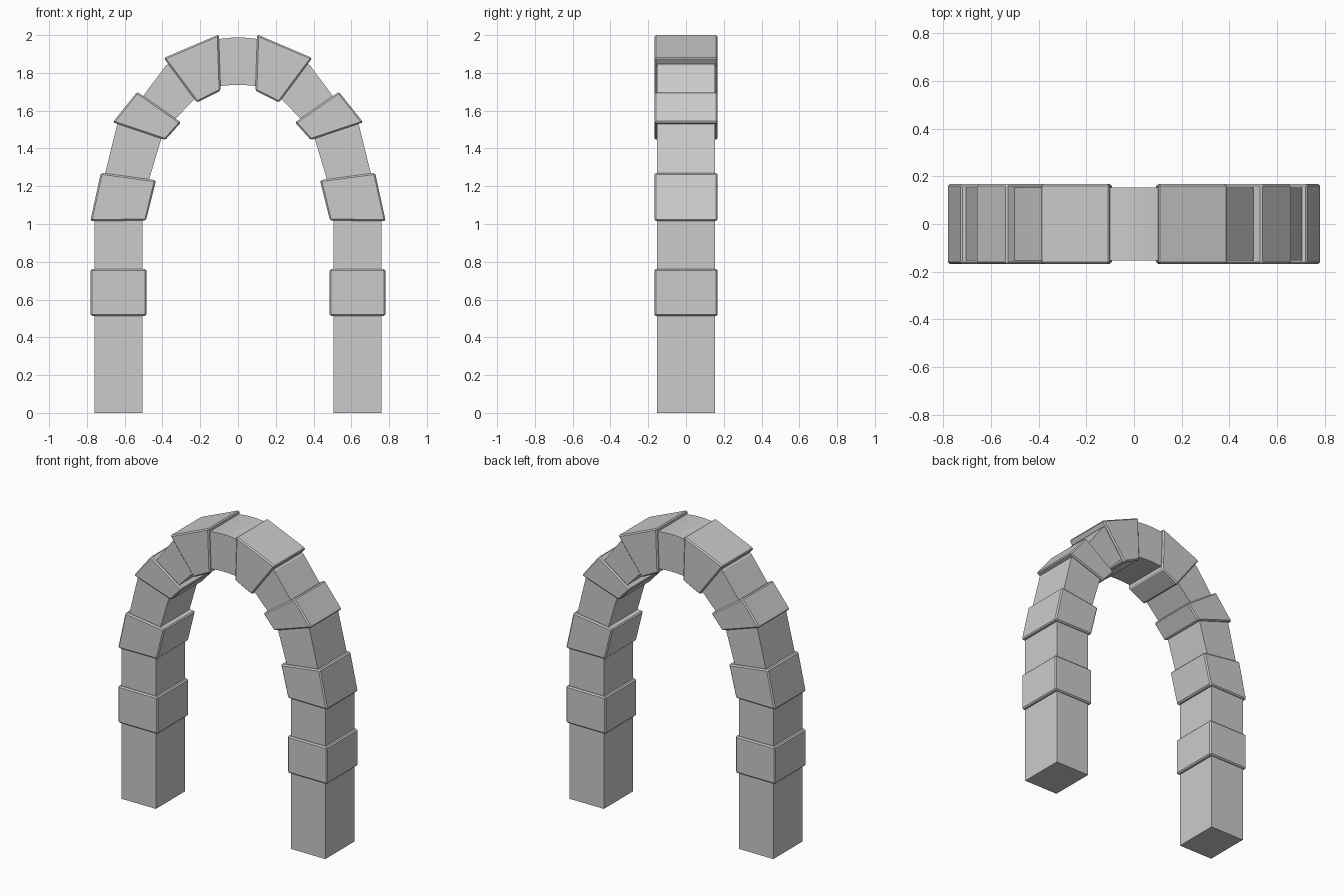
import bpy, bmesh

if "Cube" in bpy.data.objects:
    bpy.data.objects.remove(bpy.data.objects["Cube"])


def mesh_object(name, rings, half_depth, bevel=0.0):
    """Solid from a row of (outer, inner) xz pairs, extruded in y."""
    bm = bmesh.new()
    loops = []
    for (ox, oz), (ix, iz) in rings:
        loops.append([bm.verts.new(p) for p in (
            (ox, -half_depth, oz), (ix, -half_depth, iz),
            (ix, half_depth, iz), (ox, half_depth, oz))])
    for a, b in zip(loops, loops[1:]):
        for i in range(4):
            j = (i + 1) % 4
            bm.faces.new((a[i], a[j], b[j], b[i]))
    bm.faces.new(loops[0][::-1])
    bm.faces.new(loops[-1])
    bmesh.ops.recalc_face_normals(bm, faces=bm.faces)
    if bevel:
        bmesh.ops.bevel(bm, geom=bm.edges[:], offset=bevel, segments=1,
                        affect='EDGES')
    me = bpy.data.meshes.new(name)
    bm.to_mesh(me)
    bm.free()
    ob = bpy.data.objects.new(name, me)
    bpy.context.collection.objects.link(ob)
    return ob


# Slim inner band running up one leg, over the crown and down the other
half = [((0.76, 0), (0.505, 0)),
        ((0.76, 1.03), (0.505, 1.03)),
        ((0.704, 1.265), (0.471, 1.235)),
        ((0.64, 1.525), (0.407, 1.45)),
        ((0.503, 1.676), (0.328, 1.56)),
        ((0.381, 1.84), (0.222, 1.67)),
        ((0.10, 1.98), (0.10, 1.73)),
        ((0.03, 1.987), (0.03, 1.736))]
other = [tuple((-x, z) for x, z in pair) for pair in reversed(half)]
mesh_object("arch_core", half + other, 0.154)

# Wider raised stones: (outer, inner) at the bottom, then at the top
stones = {
    "leg_stone": [((0.78, 0.513), (0.485, 0.513)),
                  ((0.78, 0.762), (0.485, 0.762))],
    "shoulder_stone": [((0.782, 1.016), (0.487, 1.018)),
                       ((0.726, 1.271), (0.434, 1.232))],
    "haunch_stone": [((0.663, 1.538), (0.385, 1.445)),
                     ((0.534, 1.7), (0.302, 1.538))],
    "crown_stone": [((0.393, 1.879), (0.217, 1.643)),
                    ((0.102, 2.003), (0.092, 1.706))],
}
for name, rings in stones.items():
    for side, s in (("right", 1), ("left", -1)):
        mesh_object(f"{name}_{side}",
                    [tuple((s * x, z) for x, z in pair) for pair in rings],
                    0.167, bevel=0.008)
